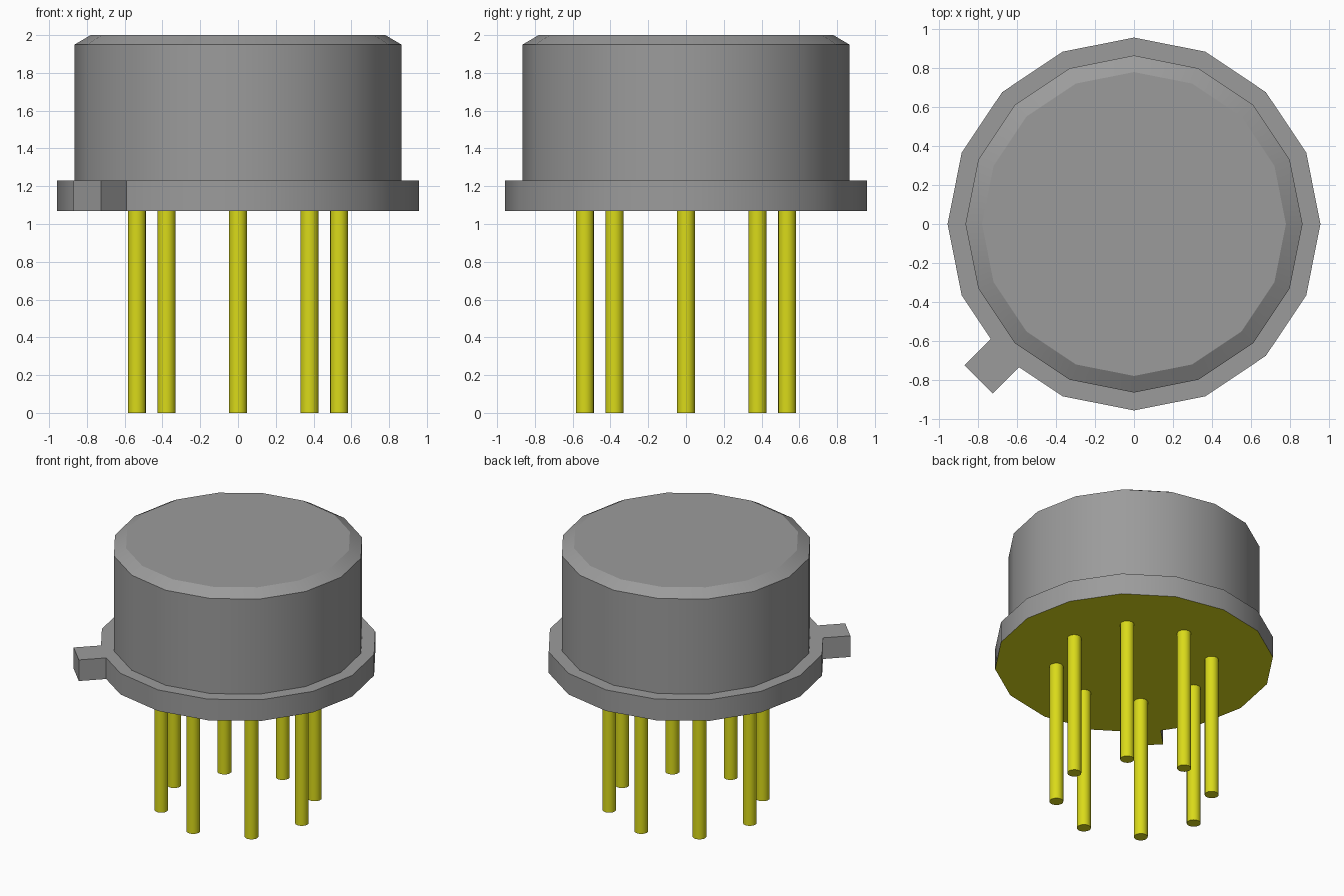
import bpy
import bmesh
import math

if "Cube" in bpy.data.objects:
    bpy.data.objects.remove(bpy.data.objects["Cube"], do_unlink=True)


def make_material(name, colour):
    m = bpy.data.materials.new(name)
    m.use_nodes = True
    m.diffuse_color = colour
    m.node_tree.nodes["Principled BSDF"].inputs["Base Color"].default_value = colour
    return m


GREY = make_material("metal grey", (0.33, 0.33, 0.33, 1))
YELLOW = make_material("pin yellow", (0.70, 0.70, 0.01, 1))


def circle(radius, sides, cx=0.0, cy=0.0):
    return [(cx + radius * math.cos(2 * math.pi * i / sides),
             cy + radius * math.sin(2 * math.pi * i / sides)) for i in range(sides)]


def loft(name, sections, materials, cap_bottom=True, cap_top=True):
    """Join outlines (points, z), bottom to top, into one solid."""
    bm = bmesh.new()
    rings = [[bm.verts.new((x, y, z)) for x, y in pts] for pts, z in sections]
    for low, high in zip(rings, rings[1:]):
        n = len(low)
        for i in range(n):
            j = (i + 1) % n
            bm.faces.new((low[i], low[j], high[j], high[i]))
    if cap_bottom:
        face = bm.faces.new(rings[0][::-1])
        face.material_index = len(materials) - 1
    if cap_top:
        bm.faces.new(rings[-1])
    mesh = bpy.data.meshes.new(name)
    bm.to_mesh(mesh)
    bm.free()
    for m in materials:
        mesh.materials.append(m)
    ob = bpy.data.objects.new(name, mesh)
    bpy.context.collection.objects.link(ob)
    bpy.ops.object.select_all(action='DESELECT')
    ob.select_set(True)
    bpy.context.view_layer.objects.active = ob
    bpy.ops.object.shade_smooth_by_angle(angle=math.radians(28))
    return ob


SIDES = 16
BASE_Z, FLANGE_Z = 1.07, 1.23

# Flange: 16-sided outline with the corner at 225 degrees drawn out into a tab
outline = circle(0.957, SIDES)
tab = [(-0.735, -0.59), (-0.87, -0.725), (-0.725, -0.87), (-0.59, -0.735)]
outline[10:11] = tab
loft("flange_with_tab", [(outline, BASE_Z), (outline, FLANGE_Z)], [GREY, YELLOW])

# Can with a chamfered top edge
loft("can", [(circle(0.865, SIDES), FLANGE_Z),
             (circle(0.865, SIDES), 1.95),
             (circle(0.78, SIDES), 2.0)], [GREY], cap_bottom=False)

# Ring of eight pins
for k in range(8):
    a = k * math.pi / 4
    pin = circle(0.048, 16, 0.535 * math.cos(a), 0.535 * math.sin(a))
    loft(f"pin_{k + 1}", [(pin, 0), (pin, BASE_Z)], [YELLOW], cap_top=False)
